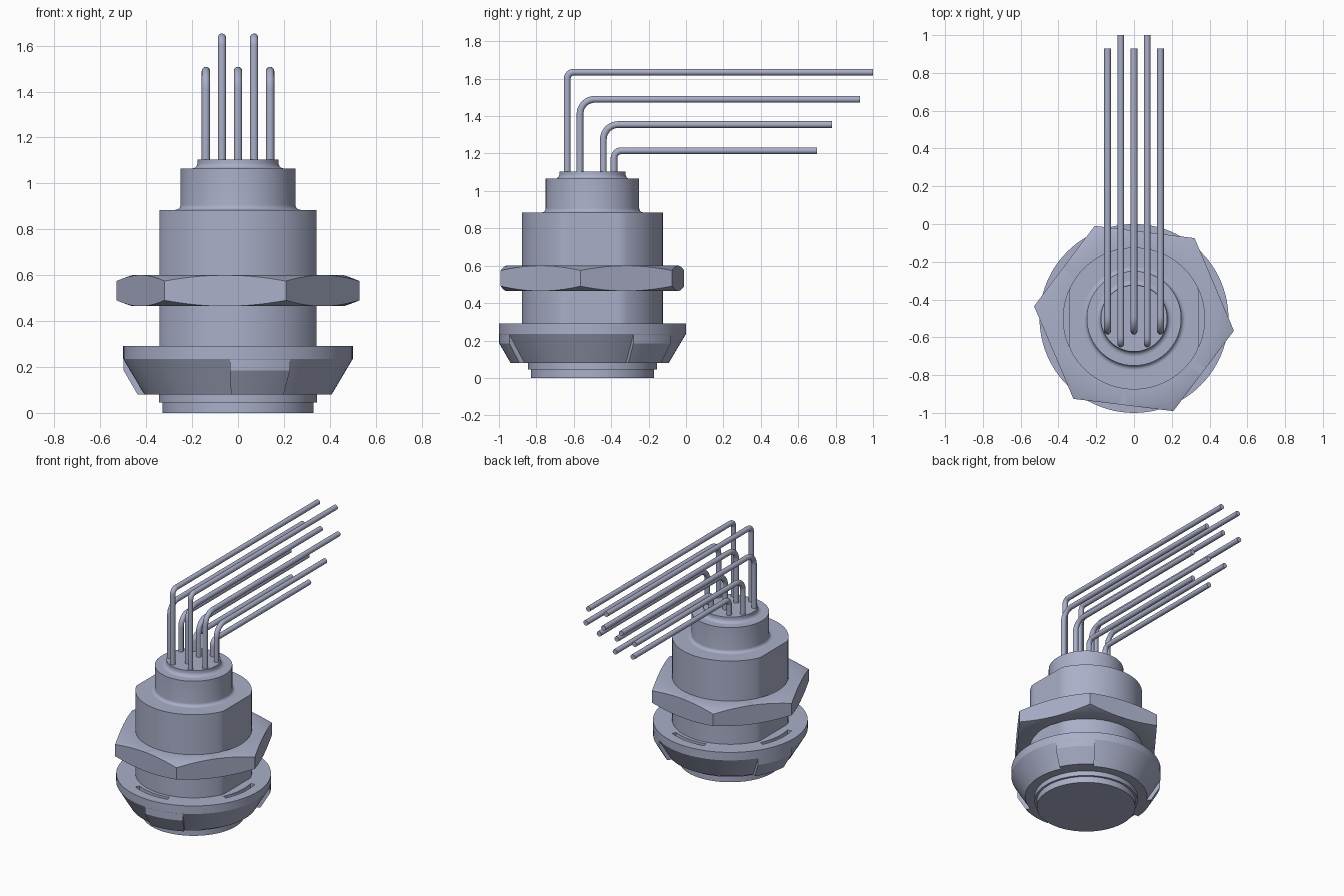
import bpy, bmesh, math
from math import sin, cos, radians, pi

cube = bpy.data.objects.get("Cube")
if cube:
    bpy.data.objects.remove(cube, do_unlink=True)

AXIS_Y = -0.5  # the connector axis; the pins reach back from it

metal = bpy.data.materials.new("blue_grey_metal")
metal.use_nodes = True
COLOUR = (0.40, 0.43, 0.58, 1)
metal.diffuse_color = COLOUR
metal.node_tree.nodes["Principled BSDF"].inputs["Base Color"].default_value = COLOUR


def add_object(name, bm, smooth=True):
    bmesh.ops.recalc_face_normals(bm, faces=bm.faces)
    mesh = bpy.data.meshes.new(name)
    bm.to_mesh(mesh)
    bm.free()
    mesh.materials.append(metal)
    ob = bpy.data.objects.new(name, mesh)
    ob.location.y = AXIS_Y
    bpy.context.collection.objects.link(ob)
    if smooth:
        smooth_sharp(ob)
    return ob


def smooth_sharp(ob):
    bpy.ops.object.select_all(action='DESELECT')
    ob.select_set(True)
    bpy.context.view_layer.objects.active = ob
    bpy.ops.object.shade_smooth_by_angle(angle=radians(25))


def revolve(name, profile, start=0, end=360, steps=96, flat=None):
    """Turn a closed (radius, height) loop about the axis; flat limits x."""
    bm = bmesh.new()
    full = end - start == 360
    rings = []
    for i in range(steps if full else steps + 1):
        a = radians(start + (end - start) * i / steps)
        ring = []
        for r, z in profile:
            x = r * cos(a)
            if flat:
                x = max(-flat, min(flat, x))
            ring.append(bm.verts.new((x, r * sin(a), z)))
        rings.append(ring)
    n = len(profile)
    for i in range(steps):
        a, b = rings[i], rings[(i + 1) % len(rings)]
        for j in range(n):
            k = (j + 1) % n
            bm.faces.new((a[j], b[j], b[k], a[k]))
    if not full:
        bm.faces.new(rings[0])
        bm.faces.new(rings[-1])
    bmesh.ops.remove_doubles(bm, verts=bm.verts, dist=1e-5)
    return add_object(name, bm)


def boolean(ob, cutter, operation):
    mod = ob.modifiers.new(operation.lower(), 'BOOLEAN')
    mod.operation = operation
    mod.solver = 'EXACT'
    mod.object = cutter
    bpy.ops.object.select_all(action='DESELECT')
    bpy.context.view_layer.objects.active = ob
    ob.select_set(True)
    bpy.ops.object.modifier_apply(modifier=mod.name)
    bpy.data.objects.remove(cutter, do_unlink=True)


def fillet(r, z, size):
    """Concave quarter arc from a flat shoulder up to a wall of radius r."""
    return [(r + size * (1 - sin(t)), z + size * (1 - cos(t)))
            for t in (pi / 2 * i / 5 for i in range(6))]


# Threaded barrel with two side flats, and the stepped neck above it
revolve("barrel", [(0, 0.2), (0.376, 0.2), (0.376, 0.885), (0, 0.885)], flat=0.342)
revolve("neck", [(0, 0.87), (0.27, 0.87)] + fillet(0.25, 0.885, 0.022)
        + [(0.25, 1.065), (0, 1.065)])
revolve("pin_seal", [(0, 1.05), (0.2, 1.05)] + fillet(0.176, 1.065, 0.025)
        + [(0.176, 1.105), (0, 1.105)])

# Mating face below the flange
revolve("front_face", [(0, 0), (0.33, 0), (0.33, 0.045), (0.345, 0.045),
                       (0.345, 0.1), (0, 0.1)])

# Flange with a conical underside and four shallow arc slots on top
flange = revolve("flange", [(0, 0.08), (0.408, 0.08), (0.5, 0.235),
                            (0.5, 0.292), (0, 0.292)])
for k in range(4):
    c = -97 + 90 * k
    boolean(flange, revolve("slot_cutter", [(0.4, 0.26), (0.43, 0.26), (0.43, 0.32), (0.4, 0.32)],
                            c - 19, c + 19, 16), 'DIFFERENCE')
smooth_sharp(flange)

# Three raised grip lugs on the cone
for k in range(3):
    a = -94 + 120 * k
    revolve("grip_lug_%d" % (k + 1), [(0.39, 0.08), (0.438, 0.08), (0.499, 0.185),
                                      (0.499, 0.25), (0.39, 0.25)], a, a + 31, 10)

# Hex nut, chamfered top and bottom, with a round bore
bm = bmesh.new()
bmesh.ops.create_cone(bm, cap_ends=True, segments=6, radius1=0.533, radius2=0.533, depth=0.135)
for v in bm.verts:
    a = math.atan2(v.co.y, v.co.x)
    a = radians(-7 + 60 * round(math.degrees(a) / 60 - 0.01))
    v.co = (0.533 * cos(a), 0.533 * sin(a), v.co.z + 0.5325)
nut = add_object("hex_nut", bm, smooth=False)
boolean(nut, revolve("chamfer_cutter", [(0, 0.465), (0.462, 0.465), (0.54, 0.493),
                                        (0.54, 0.572), (0.462, 0.6), (0, 0.6)]), 'INTERSECT')
boolean(nut, revolve("bore_cutter", [(0, 0.4), (0.374, 0.4), (0.374, 0.7), (0, 0.7)]), 'DIFFERENCE')
smooth_sharp(nut)

# Bent pins: row y, height, end y, bend radius, x offsets
ROWS = [
    (-0.635, 1.635, 1.0, 0.035, (-0.07, 0.07)),
    (-0.567, 1.49, 0.93, 0.08, (-0.14, 0, 0.14)),
    (-0.442, 1.355, 0.78, 0.08, (-0.14, 0, 0.14)),
    (-0.385, 1.215, 0.70, 0.04, (-0.07, 0.07)),
]
PIN_R = 0.018
SIDES = 16


def pin(name, x, y, top, end, bend):
    path = [(y, 1.09, 0)]
    for i in range(9):
        t = pi / 2 * i / 8
        path.append((y + bend * (1 - cos(t)), top - bend * (1 - sin(t)), t))
    path.append((end, top, pi / 2))
    bm = bmesh.new()
    rings = []
    for py, pz, t in path:
        ring = []
        for s in range(SIDES):
            u = 2 * pi * s / SIDES
            side, out = PIN_R * cos(u), PIN_R * sin(u)
            ring.append(bm.verts.new((x + side, py - AXIS_Y - out * cos(t), pz + out * sin(t))))
        rings.append(ring)
    for a, b in zip(rings, rings[1:]):
        for s in range(SIDES):
            n = (s + 1) % SIDES
            bm.faces.new((a[s], a[n], b[n], b[s]))
    bm.faces.new(rings[0])
    bm.faces.new(rings[-1])
    add_object(name, bm)


for r, (y, top, end, bend, offsets) in enumerate(ROWS):
    for c, x in enumerate(offsets):
        pin("pin_row%d_%d" % (r + 1, c + 1), x, y, top, end, bend)
